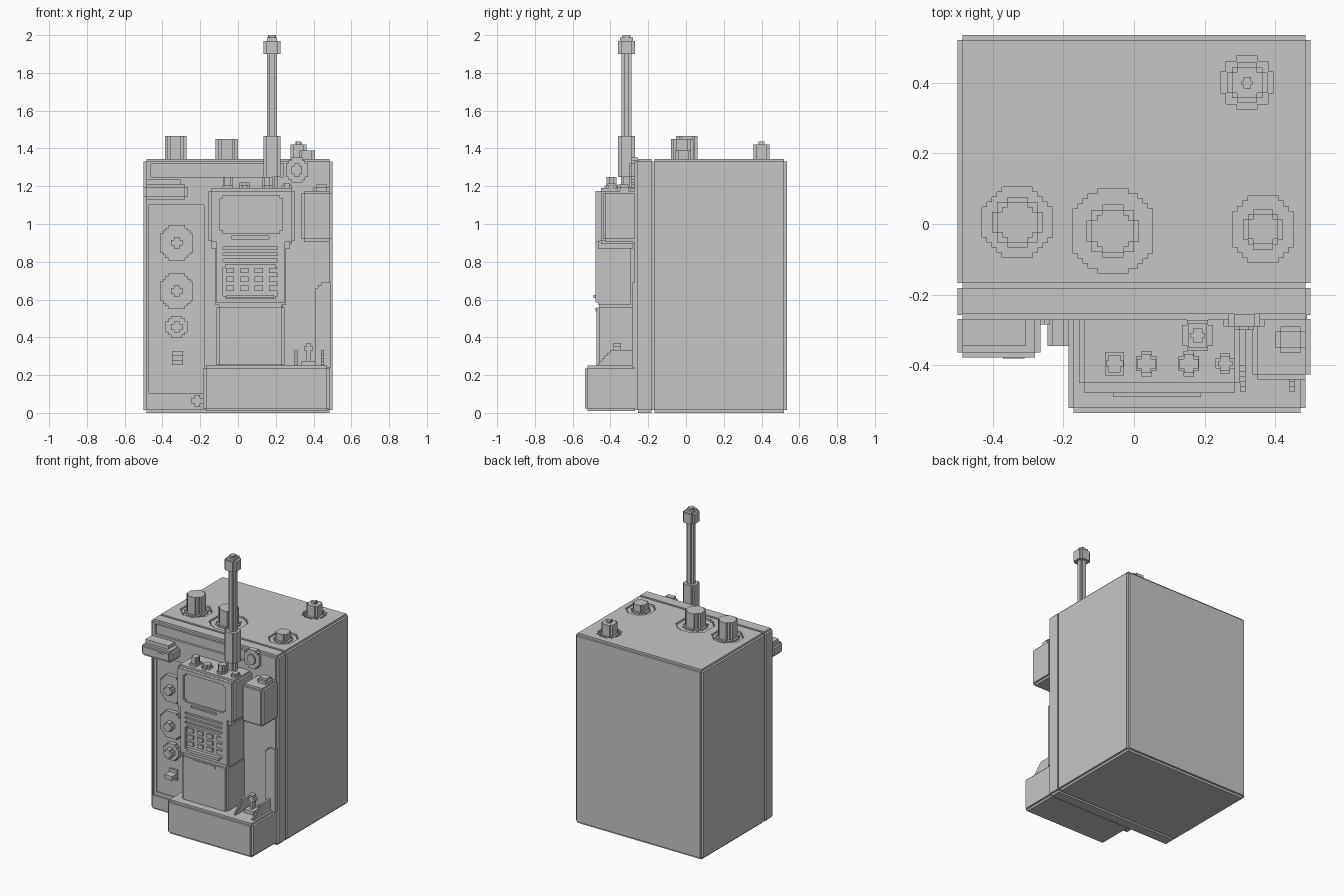
import bpy
import bmesh
import math
from mathutils import Vector

cube = bpy.data.objects.get("Cube")
if cube:
    bpy.data.objects.remove(cube, do_unlink=True)

STEP = 0.0145  # size of one block step

grey = bpy.data.materials.new("light grey")
grey.use_nodes = True
tone = (0.565, 0.565, 0.565, 1)
grey.diffuse_color = tone
for node in grey.node_tree.nodes:
    if node.type == 'BSDF_PRINCIPLED':
        node.inputs["Base Color"].default_value = tone


def finish(name, bm):
    bmesh.ops.recalc_face_normals(bm, faces=bm.faces)
    mesh = bpy.data.meshes.new(name)
    bm.to_mesh(mesh)
    bm.free()
    mesh.materials.append(grey)
    obj = bpy.data.objects.new(name, mesh)
    bpy.context.collection.objects.link(obj)
    return obj


def box(name, xs, ys, zs, notch=0.0):
    """Block; with a notch, every edge is cut back by one step."""
    bm = bmesh.new()
    spans = (xs, ys, zs)
    for axis in range(3 if notch else 1):
        low = [s[0] + (0 if i == axis else notch) for i, s in enumerate(spans)]
        high = [s[1] - (0 if i == axis else notch) for i, s in enumerate(spans)]
        for vert in bmesh.ops.create_cube(bm, size=1)["verts"]:
            vert.co = Vector([low[i] if vert.co[i] < 0 else high[i] for i in range(3)])
    return finish(name, bm)


def extrude_all(bm, offset):
    made = bmesh.ops.extrude_face_region(bm, geom=bm.faces[:], use_keep_orig=True)
    verts = [g for g in made["geom"] if isinstance(g, bmesh.types.BMVert)]
    bmesh.ops.translate(bm, verts=verts, vec=offset)


def extrude_outline(name, points, offset):
    bm = bmesh.new()
    bm.faces.new([bm.verts.new(p) for p in points])
    extrude_all(bm, offset)
    return finish(name, bm)


def disc(name, center, radius, length, facing="up"):
    """Round part with a stair-stepped outline, facing up or to the front."""
    rows = max(3, round(2 * radius / STEP))
    height = 2 * radius / rows
    right = []
    for row in range(rows):
        low = -radius + row * height
        middle = low + height / 2
        half = max(1, round(math.sqrt(radius ** 2 - middle ** 2) / height)) * height
        half = min(half, radius)
        if right and abs(right[-1][0] - half) < height / 4:
            right[-1] = (half, low + height)
        else:
            right += [(half, low), (half, low + height)]
    outline = right + [(-a, b) for a, b in reversed(right)]
    origin = Vector(center)
    if facing == "up":
        points = [origin + Vector((a, b, 0)) for a, b in outline]
        return extrude_outline(name, points, (0, 0, length))
    points = [origin + Vector((a, 0, b)) for a, b in outline]
    return extrude_outline(name, points, (0, -length, 0))


def plate(name, xs, zs, front, depth, holes):
    """Front-facing plate with rectangular openings."""
    cuts_x = sorted({*xs, *[v for h in holes for v in h[:2]]})
    cuts_z = sorted({*zs, *[v for h in holes for v in h[2:]]})
    bm = bmesh.new()
    grid = {(x, z): bm.verts.new((x, front, z)) for x in cuts_x for z in cuts_z}
    for a, b in zip(cuts_x, cuts_x[1:]):
        for c, d in zip(cuts_z, cuts_z[1:]):
            x, z = (a + b) / 2, (c + d) / 2
            if not any(h[0] < x < h[1] and h[2] < z < h[3] for h in holes):
                bm.faces.new([grid[k] for k in ((a, c), (b, c), (b, d), (a, d))])
    bmesh.ops.delete(bm, geom=[v for v in bm.verts if not v.link_faces], context='VERTS')
    extrude_all(bm, (0, depth, 0))
    return finish(name, bm)


# Main case, lid, seam and front frame
wide, inner = (-0.5, 0.5), (-0.485, 0.485)
low, high, top = 0.015, 1.33, 1.345
box("main_case", wide, (-0.167, 0.52), (low, high))
box("case_back", inner, (0.5, 0.535), (low, high))
box("case_base", inner, (-0.167, 0.52), (0, 0.03))
lid = box("case_lid", inner, (-0.167, 0.52), (high - 0.004, top))
box("case_seam", inner, (-0.2, -0.15), (low, high))
box("front_frame", wide, (-0.257, -0.181), (low, high))
box("front_frame_core", inner, (-0.255, -0.183), (0, top))
panel = (-0.475, -0.18, 0.105, 1.1)
plate("front_plate", inner, (low, high), -0.272, 0.02,
      [panel, (-0.46, 0.24, 1.25, 1.32)])
plate("panel_rim", panel[:2], panel[2:], -0.264, 0.015, [(-0.455, -0.2, 0.13, 1.085)])

# Lid knobs, each standing in a sunken ring
cutters = []
for part, x, y, ring, post, peak in (
        ("left", -0.33, 0.005, 0.1, 0.057, 1.465),
        ("centre", -0.06, -0.02, 0.12, 0.06, 1.45),
        ("right", 0.365, -0.015, 0.094, 0.042, 1.39),
        ("rear", 0.32, 0.4, 0.075, 0.043, 1.42)):
    cutters.append(disc("ring_cutter", (x, y, high + 0.002), ring, 0.05))
    cut = lid.modifiers.new(part + "_ring", 'BOOLEAN')
    cut.operation, cut.solver, cut.object = 'DIFFERENCE', 'EXACT', cutters[-1]
    disc(part + "_knob_foot", (x, y, high), post + STEP, 0.012)
    disc(part + "_knob", (x, y, high), post, peak - high)
disc("rear_knob_tip", (0.32, 0.4, 1.41), 0.016, 0.027)
bpy.context.view_layer.update()
lid_view = lid.evaluated_get(bpy.context.evaluated_depsgraph_get())
cut_mesh = bpy.data.meshes.new_from_object(lid_view)
lid.modifiers.clear()
lid.data = cut_mesh
for cutter in cutters:
    bpy.data.objects.remove(cutter, do_unlink=True)

# Dials on the side panel
for part, height, radius in (("upper", 0.9, 0.094), ("middle", 0.645, 0.094),
                             ("lower", 0.455, 0.058)):
    disc(part + "_dial", (-0.325, -0.25, height), radius, 0.035, "front")
    disc(part + "_dial_post", (-0.325, -0.27, height), 0.03, 0.055, "front")
disc("switch_base", (-0.32, -0.25, 0.29), 0.037, 0.02, "front")
box("switch_lever", (-0.35, -0.29), (-0.325, -0.25), (0.275, 0.305))
disc("corner_socket", (-0.215, -0.26, 0.065), 0.03, 0.085, "front")

# Side clip near the top
box("clip_body", (-0.5, -0.265), (-0.378, -0.255), (1.13, 1.21), STEP)
box("clip_cap", (-0.485, -0.305), (-0.345, -0.255), (1.2, 1.235))
box("clip_button", (-0.37, -0.31), (-0.381, -0.37), (1.155, 1.185))

# Holder pocket
box("pocket", (-0.185, 0.485), (-0.535, -0.255), (0.01, 0.25), STEP)

# Handset body
box("handset_head", (-0.155, 0.3), (-0.465, -0.255), (0.895, 1.19), STEP)
box("handset_neck", (-0.14, 0.275), (-0.465, -0.28), (0.87, 0.91))
box("handset_body", (-0.12, 0.255), (-0.465, -0.295), (0.57, 0.9))
box("handset_spine", (-0.1, 0.235), (-0.31, -0.255), (0.55, 0.9))
box("handset_battery", (-0.115, 0.245), (-0.475, -0.265), (0.24, 0.573), STEP)
plate("handset_screen_frame", (-0.14, 0.285), (0.905, 1.175), -0.478, 0.02,
      [(-0.095, 0.235, 0.965, 1.135), (-0.08, 0.22, 0.95, 1.15),
       (-0.035, 0.165, 0.921, 0.936)])
slots = [(-0.08, 0.21, z, z + 0.015) for z in (0.8, 0.832, 0.864)]
plate("handset_grille", (-0.115, 0.25), (0.585, 0.905), -0.478, 0.02,
      slots + [(-0.08, 0.21, 0.62, 0.77), (-0.065, 0.195, 0.605, 0.785)])
for row in range(3):
    for column in range(4):
        x, z = -0.042 + column * 0.076, 0.66 + row * 0.047
        box("key", (x - 0.022, x + 0.022), (-0.477, -0.455), (z - 0.014, z + 0.014))
box("battery_latch", (-0.02, 0.155), (-0.479, -0.465), (0.537, 0.555))
box("keypad_ledge", (-0.06, 0.19), (-0.49, -0.465), (0.607, 0.625))

# Handset top controls
for x, radius, peak in ((-0.055, 0.033, 1.25), (0.035, 0.036, 1.22),
                        (0.155, 0.036, 1.25), (0.258, 0.028, 1.215)):
    disc("handset_control_base", (x, -0.395, 1.17), radius, 0.035)
    disc("handset_control", (x, -0.395, 1.17), radius * 0.75, peak - 1.17)

# Antenna
for part, radius, start, end in (("neck", 0.03, 1.17, 1.27), ("base", 0.044, 1.25, 1.465),
                                 ("rod", 0.026, 1.45, 1.91), ("tip", 0.044, 1.9, 1.97),
                                 ("shoulder", 0.034, 1.96, 1.987), ("cap", 0.02, 1.98, 2.0)):
    disc("antenna_" + part, (0.18, -0.315, start), radius, end - start)

# Front socket and side speaker box
disc("front_socket", (0.312, -0.255, 1.285), 0.066, 0.035, "front")
disc("front_socket_centre", (0.312, -0.28, 1.285), 0.035, 0.02, "front")
box("speaker_box", (0.335, 0.5), (-0.44, -0.255), (0.905, 1.175), STEP)
box("speaker_button", (0.4, 0.485), (-0.365, -0.29), (1.16, 1.21), STEP)

# Stepped side rail
for inset in range(3):
    edge = 0.41 + inset * STEP
    box("side_rail", (edge, 0.49), (-0.285, -0.255), (0.24, 0.66 + inset * STEP))

# Wedge ribs and lever in the holder
ribs = [(-0.255, 0.24), (-0.475, 0.24)]
for i in range(6):
    y, z = -0.475 + i * STEP, 0.26 + i * STEP
    ribs += [(y, z), (y + STEP, z)]
ribs.append((-0.255, ribs[-1][1]))
for x in (0.3, 0.44):
    extrude_outline("holder_rib", [(x, y, z) for y, z in ribs], (0.016, 0, 0))
box("lever_foot", (0.335, 0.41), (-0.41, -0.33), (0.24, 0.275))
box("lever_arm", (0.362, 0.384), (-0.385, -0.345), (0.26, 0.37))
box("lever_head", (0.35, 0.396), (-0.385, -0.345), (0.33, 0.352))
